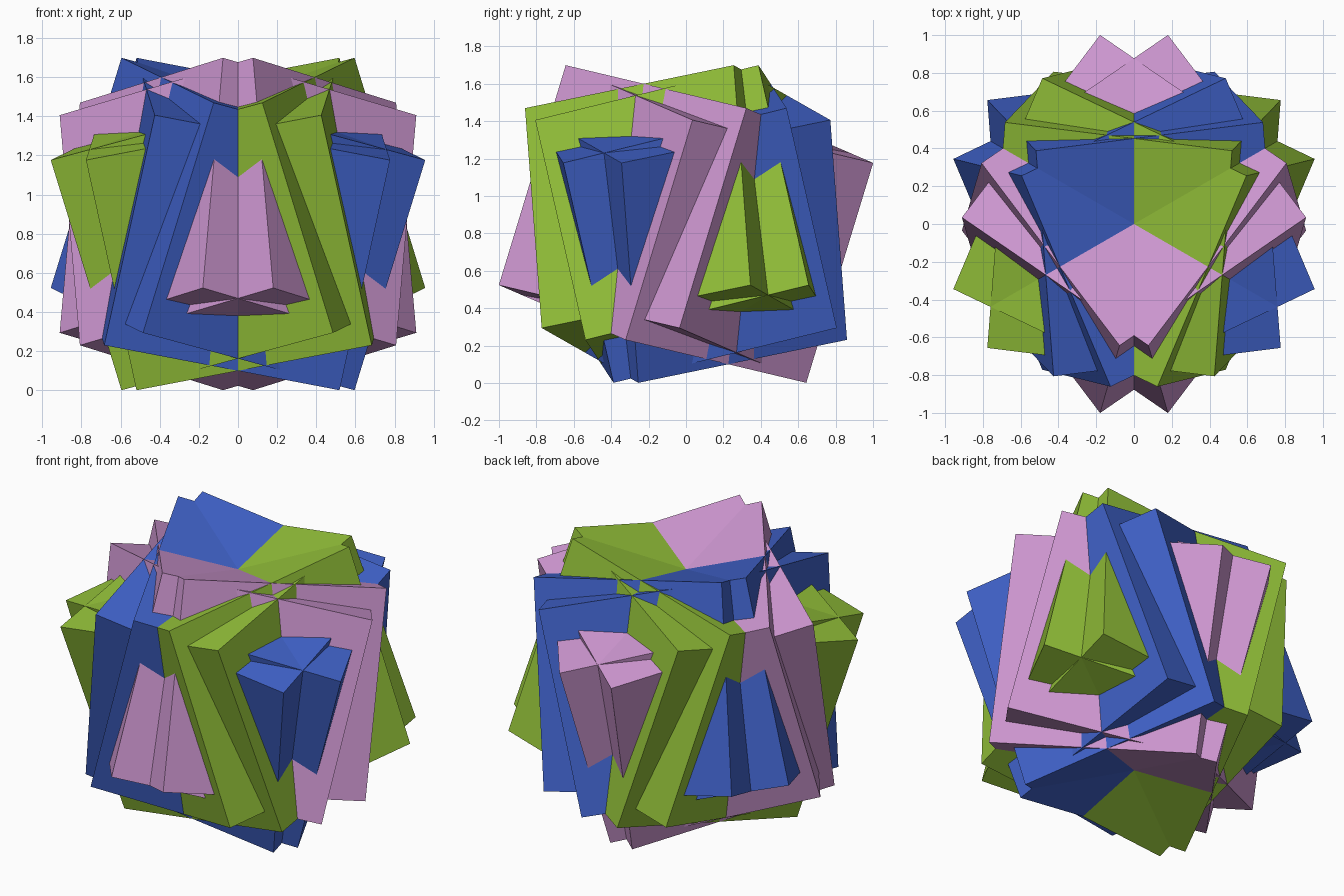
import bpy, math
from mathutils import Vector, Matrix

if "Cube" in bpy.data.objects:
    bpy.data.objects.remove(bpy.data.objects["Cube"])

EDGE = 1.233          # edge length of every cube
CENTRE = 0.85         # height of the shared centre

# One flat colour per pair of cubes
COLOURS = [("pink", (0.62, 0.31, 0.64, 1)),
           ("green", (0.285, 0.52, 0.04, 1)),
           ("blue", (0.051, 0.122, 0.585, 1))]

# Orientation of the first cube: tilted axis and a face diagonal across it
axis = Vector((-0.1035, 0.358, 1.177)).normalized()
diag = Vector((0.128, -0.821, 0.2615))
diag = (diag - axis * diag.dot(axis)).normalized()
side = axis.cross(diag)
edge_a, edge_b = (diag + side).normalized(), (side - diag).normalized()


def cube_matrix(mirror, turn):
    """Orientation of a cube, optionally mirrored in x, turned about z."""
    cols = [edge_a, edge_b, axis]
    if mirror:  # mirrored axes; one is flipped to keep a proper rotation
        cols = [Vector((-c.x, c.y, c.z)) for c in cols]
        cols[0] = -cols[0]
    if cols[0].cross(cols[1]).dot(cols[2]) < 0:
        cols[0] = -cols[0]
    basis = Matrix(cols).transposed().to_4x4()
    return Matrix.Translation((0, 0, CENTRE)) @ Matrix.Rotation(turn, 4, 'Z') @ basis


# Three mirrored pairs of interlocking cubes, spaced a third of a turn apart
for i, (name, colour) in enumerate(COLOURS):
    mat = bpy.data.materials.new(name)
    mat.diffuse_color = colour
    mat.use_nodes = True
    mat.node_tree.nodes["Principled BSDF"].inputs["Base Color"].default_value = mat.diffuse_color
    for mirror in (False, True):
        bpy.ops.mesh.primitive_cube_add(size=EDGE)
        cube = bpy.context.object
        cube.name = f"{name}_cube_{'left' if mirror else 'right'}"
        cube.data.transform(cube_matrix(mirror, i * math.tau / 3))
        cube.data.materials.append(mat)
